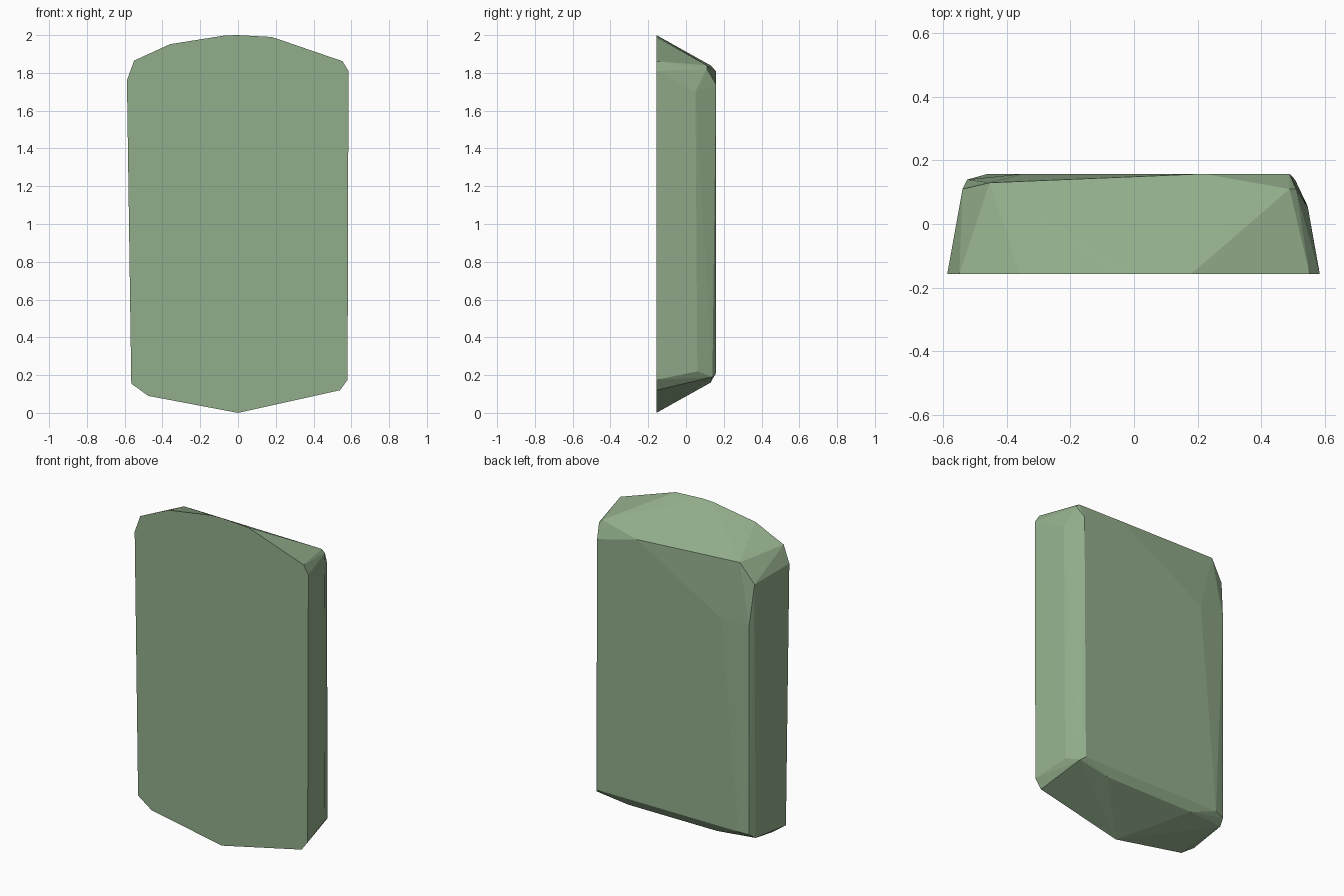
import bpy, bmesh, math

if "Cube" in bpy.data.objects:
    bpy.data.objects.remove(bpy.data.objects["Cube"])

# Flat front outline (x, z)
FRONT_Y = -0.157
front = [(0, 0), (0.54, 0.12), (0.58, 0.175), (0.585, 1.81), (0.553, 1.862),
         (0.18, 1.99), (0, 2.0), (-0.07, 1.998), (-0.36, 1.952), (-0.55, 1.865),
         (-0.588, 1.76), (-0.565, 0.155), (-0.475, 0.09)]

# Worn, chamfered back corners (x, y, z)
back = [
    # upper edge
    (-0.455, 0.13, 1.84), (0.22, 0.158, 1.81), (0.49, 0.11, 1.84),
    (0.51, 0.11, 1.82), (-0.54, 0.11, 1.72),
    # upper back corners
    (-0.525, 0.14, 1.48), (-0.35, 0.158, 1.48), (0.49, 0.158, 1.74),
    # right side chamfer
    (0.545, 0.06, 0.22), (0.507, 0.14, 0.19), (0.548, 0.05, 1.7),
    # lower edge
    (0.48, 0.158, 0.21), (0.3, 0.13, 0.16), (-0.3, 0.13, 0.16),
    (-0.46, 0.158, 0.21), (-0.525, 0.14, 0.2), (-0.54, 0.1, 0.17),
]

# Stone slab: convex solid around both sides
bm = bmesh.new()
for x, z in front:
    bm.verts.new((x, FRONT_Y, z))
for p in back:
    bm.verts.new(p)
hull = bmesh.ops.convex_hull(bm, input=bm.verts[:])
loose = [v for v in bm.verts if not v.link_faces]
bmesh.ops.delete(bm, geom=loose, context='VERTS')
bmesh.ops.dissolve_limit(bm, angle_limit=math.radians(0.5),
                         verts=bm.verts[:], edges=bm.edges[:])
bmesh.ops.recalc_face_normals(bm, faces=bm.faces[:])
mesh = bpy.data.meshes.new("stone_slab")
bm.to_mesh(mesh)
bm.free()
slab = bpy.data.objects.new("stone_slab", mesh)
bpy.context.collection.objects.link(slab)

# Muted green
mat = bpy.data.materials.new("muted_green")
mat.diffuse_color = (0.29, 0.42, 0.26, 1)
mat.use_nodes = True
mat.node_tree.nodes["Principled BSDF"].inputs["Base Color"].default_value = mat.diffuse_color
mesh.materials.append(mat)
